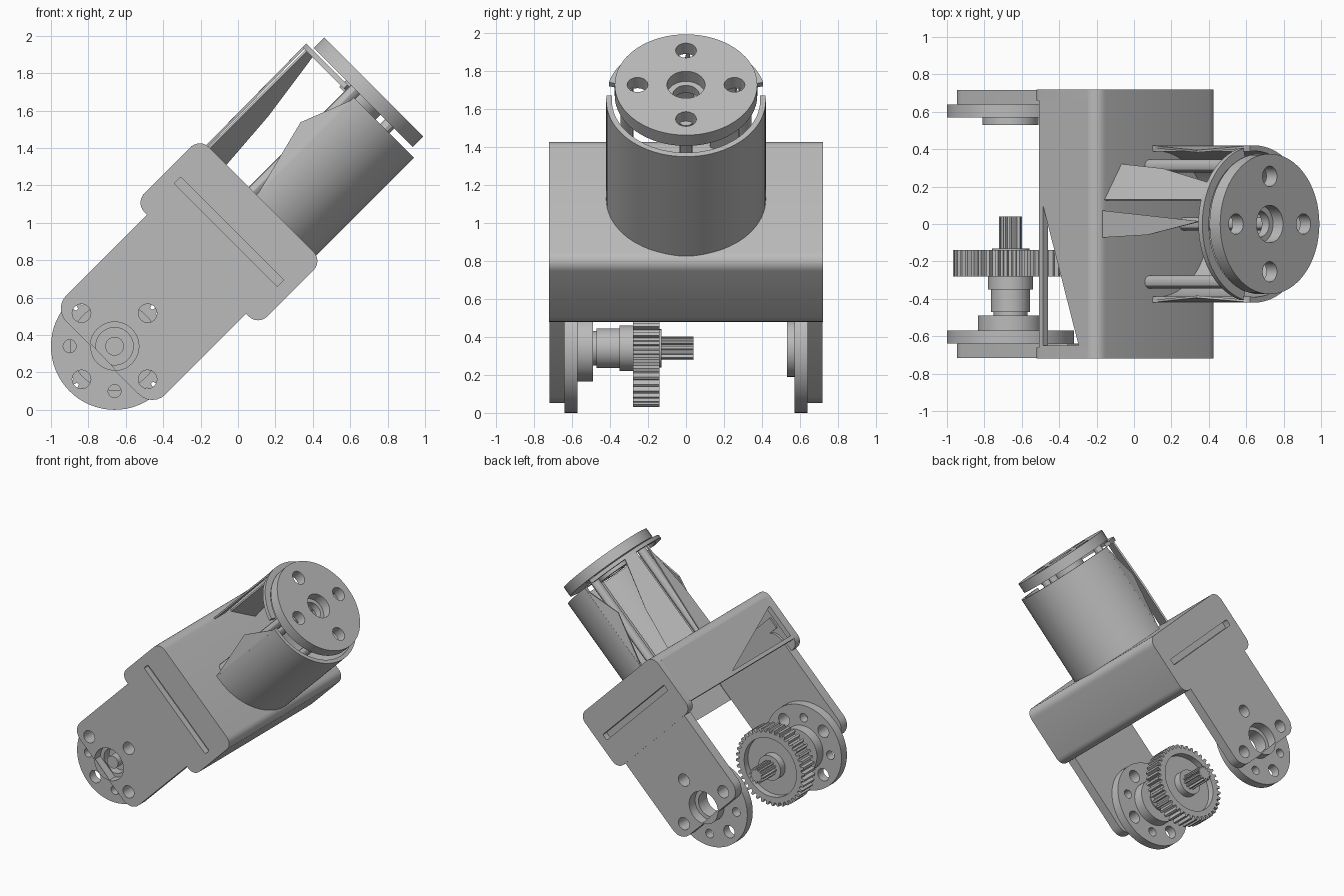
import bpy, bmesh
from math import sin, cos, pi, radians
from mathutils import Matrix, Vector

if "Cube" in bpy.data.objects:
    bpy.data.objects.remove(bpy.data.objects["Cube"])

# One plain grey for every part
grey = bpy.data.materials.new("plain grey")
grey.use_nodes = True
tone = (0.5, 0.5, 0.5, 1)
grey.diffuse_color = tone
grey.node_tree.nodes["Principled BSDF"].inputs["Base Color"].default_value = tone

# Local frame: origin on the pivot, x (u) along the barrel, z (v) across, tilted 45 degrees
FRAME = Matrix.Translation((-0.66, 0, 0.34)) @ Matrix.Rotation(-pi / 4, 4, 'Y')
parts = []


def finish(name, mesh):
    bm = bmesh.new()
    bm.from_mesh(mesh)
    bmesh.ops.remove_doubles(bm, verts=bm.verts, dist=1e-5)
    bmesh.ops.recalc_face_normals(bm, faces=bm.faces)
    bm.transform(FRAME)
    bm.to_mesh(mesh)
    bm.free()
    mesh.materials.clear()
    mesh.materials.append(grey)
    ob = bpy.data.objects.new(name, mesh)
    bpy.context.collection.objects.link(ob)
    parts.append(ob)
    return ob


def plate(name, loops, start, end, axis='y'):
    """Extrude an outline with holes along the pivot axis (y), barrel axis (u) or cross axis (v)."""
    curve = bpy.data.curves.new(name, 'CURVE')
    curve.dimensions, curve.fill_mode = '2D', 'BOTH'
    curve.extrude = abs(end - start) / 2
    for loop in loops:
        spline = curve.splines.new('POLY')
        spline.points.add(len(loop) - 1)
        for point, (a, b) in zip(spline.points, loop):
            point.co = (a, b, 0, 1)
        spline.use_cyclic_u = True
    temp = bpy.data.objects.new("temp", curve)
    bpy.context.collection.objects.link(temp)
    deps = bpy.context.evaluated_depsgraph_get()
    mesh = bpy.data.meshes.new_from_object(temp.evaluated_get(deps))
    bpy.data.objects.remove(temp)
    bpy.data.curves.remove(curve)
    mesh.name = name
    mid = (start + end) / 2
    for vert in mesh.vertices:
        a, b, c = vert.co
        c += mid
        vert.co = {'y': (a, c, b), 'u': (c, a, b), 'v': (a, b, c)}[axis]
    return finish(name, mesh)


def circle(r, a=0, b=0, n=48):
    return [(a + r * cos(2 * pi * i / n), b + r * sin(2 * pi * i / n)) for i in range(n)]


def ring_holes(r, distance, turn=0, count=4):
    return [circle(r, distance * cos(turn + 2 * pi * i / count),
                   distance * sin(turn + 2 * pi * i / count), 16) for i in range(count)]


def rounded(a0, a1, b0, b1, r, n=6):
    pts = []
    for k, (a, b) in enumerate([(a1 - r, b1 - r), (a0 + r, b1 - r),
                                (a0 + r, b0 + r), (a1 - r, b0 + r)]):
        for i in range(n + 1):
            t = pi / 2 * (k + i / n)
            pts.append((a + r * cos(t), b + r * sin(t)))
    return pts


def arc(r_in, r_out, t0, t1, n=40):
    ts = [radians(t0 + (t1 - t0) * i / n) for i in range(n + 1)]
    return ([(r_out * cos(t), r_out * sin(t)) for t in ts]
            + [(r_in * cos(t), r_in * sin(t)) for t in reversed(ts)])


def gear_outline(teeth, root, tip):
    pts = []
    for i in range(teeth):
        for f, r in ((0, root), (0.25, root), (0.4, tip), (0.75, tip), (0.9, root)):
            t = 2 * pi * (i + f) / teeth
            pts.append((r * cos(t), r * sin(t)))
    return pts


# Cross block: a shell open towards the fork, with a cut-out in its upper wall
block = rounded(0.62, 1.11, -0.465, 0.465, 0.07)
groove = rounded(0.84, 0.89, -0.39, 0.39, 0.01)
shell = block[14:] + block[:7] + [(1.04, 0.415), (1.06, 0.395), (1.06, -0.395)]
plate("cross_block", [shell], -0.67, 0.67)
wall = [(0.68, -0.67), (1.05, -0.67), (1.05, 0.67), (0.68, 0.67)]
cut_out = [(0.71, -0.65), (0.98, -0.65), (0.71, 0.1)]
plate("block_upper_wall", [wall, cut_out], 0.425, 0.465, 'v')

# Fork arms, discs and hubs on both ends
arm = rounded(-0.09, 0.83, -0.375, 0.375, 0.1)
for side, tag in ((-1, "front"), (1, "back")):
    plate(tag + "_block_end", [block, groove], side * 0.66, side * 0.72)
    plate(tag + "_groove_floor", [rounded(0.82, 0.91, -0.4, 0.4, 0.01)],
          side * 0.645, side * 0.67)
    plate(tag + "_arm", [arm, circle(0.13)] + ring_holes(0.05, 0.25)[:2]
          + ring_holes(0.05, 0.25)[3:], side * 0.64, side * 0.717)
    plate(tag + "_disc", [circle(0.34, n=64), circle(0.1)]
          + ring_holes(0.05, 0.25) + ring_holes(0.035, 0.24, pi / 4),
          side * 0.57, side * 0.64)

# Front hub stack and shaft
plate("front_hub_flange", [circle(0.175)], -0.57, -0.49)
plate("hub_collar", [circle(0.09)], -0.49, -0.47)
plate("hub_sleeve", [circle(0.105)], -0.47, -0.35)
plate("hub_shoulder", [circle(0.12)], -0.35, -0.27)
plate("axle_pin", [circle(0.05, n=24)], -0.67, -0.56)
plate("back_hub_flange", [circle(0.15), circle(0.1)], 0.53, 0.58)
plate("splined_shaft", [gear_outline(12, 0.045, 0.062)], -0.28, 0.04)

# Spur gear with recessed web
plate("gear_rim", [gear_outline(40, 0.28, 0.308), circle(0.235)], -0.28, -0.14)
plate("gear_web", [circle(0.24)], -0.27, -0.19)
plate("gear_hub", [circle(0.1)], -0.2, -0.13)

# Barrel: lower half shell, with rim and end disc
plate("barrel_shell", [arc(0.39, 0.42, 175, 365)], 1.1, 1.845, 'u')
plate("barrel_rim", [arc(0.37, 0.42, 15, 165)], 1.84, 1.87, 'u')
plate("end_disc", [circle(0.375, n=64), circle(0.1)] + ring_holes(0.055, 0.255),
      1.88, 1.96, 'u')
plate("end_bearing", [circle(0.13), circle(0.07)], 1.83, 1.885, 'u')

# Rods that carry the end disc
for tag, a, b in (("left", 0.31, 0.06), ("right", -0.31, 0.06), ("lower", 0, -0.2)):
    plate(tag + "_rod", [circle(0.035, a, b, 12)], 1.1, 1.89, 'u')


# Slender cover strips over the open top of the barrel, given as (distance, degrees)
def strip(name, outline):
    mesh = bpy.data.meshes.new(name)
    pts = [Vector((u, 0.42 * cos(radians(t)), 0.42 * sin(radians(t)))) for u, t in outline]
    lower = [p - Vector((0, p.y, p.z)) * 0.03 for p in pts]
    n = len(pts)
    faces = [list(range(n)), list(range(2 * n - 1, n - 1, -1))]
    faces += [(i, i + n, (i + 1) % n + n, (i + 1) % n) for i in range(n)]
    mesh.from_pydata(pts + lower, [], faces)
    return finish(name, mesh)


strip("cover_strip_left", [(1.1, 40), (1.1, 72), (1.85, 72), (1.85, 58), (1.45, 45)])
strip("cover_strip_middle", [(1.1, 80), (1.1, 100), (1.45, 98), (1.85, 88)])
strip("side_web_left", [(1.1, 4), (1.55, 20), (1.84, 4)])
strip("side_web_right", [(1.1, 176), (1.55, 160), (1.84, 176)])

# Smooth round walls, keep hard edges
bpy.ops.object.select_all(action='DESELECT')
for ob in parts:
    ob.select_set(True)
bpy.context.view_layer.objects.active = parts[0]
bpy.ops.object.shade_smooth_by_angle(angle=radians(30))
